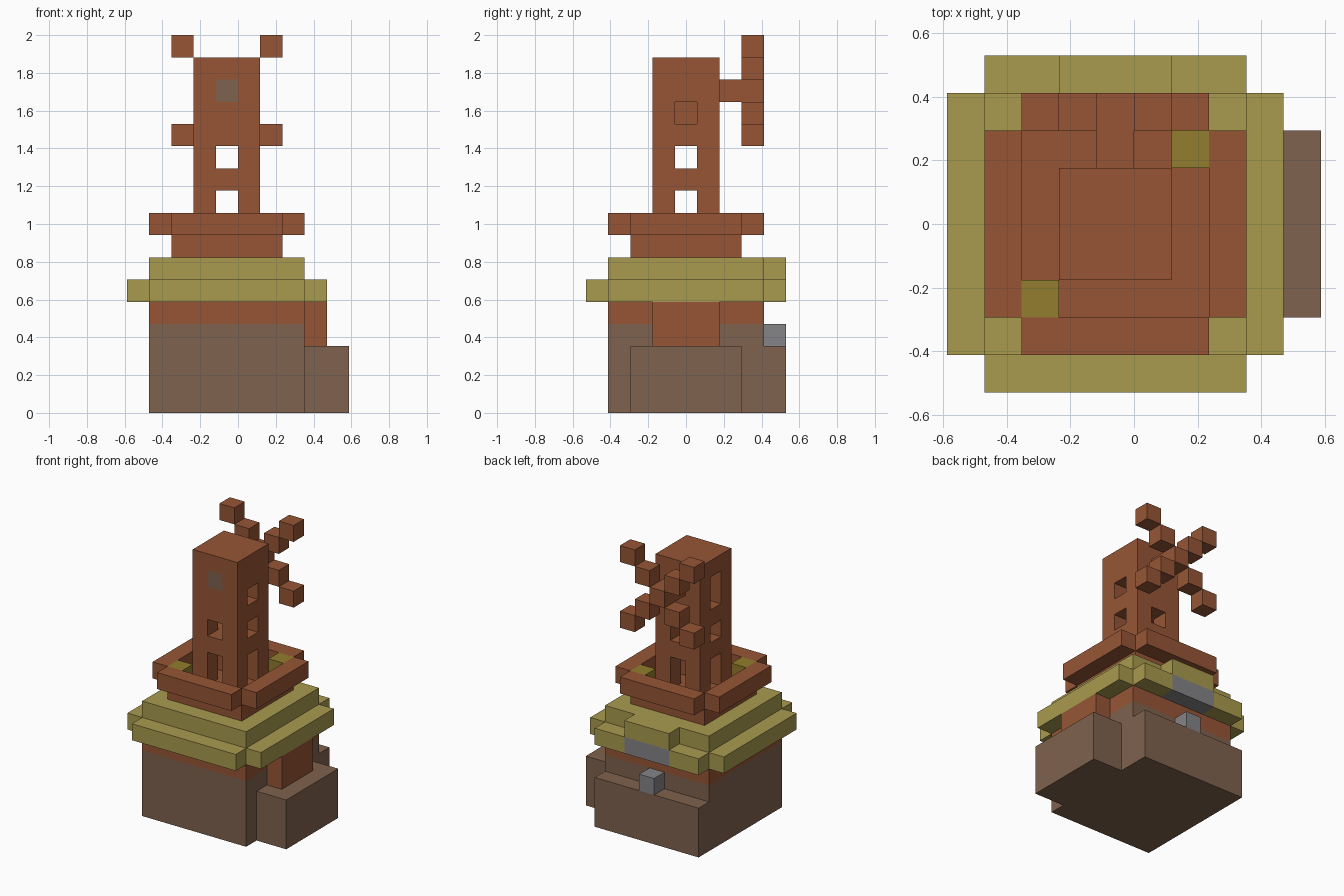
import bpy
import bmesh
from mathutils import Vector

if "Cube" in bpy.data.objects:
    bpy.data.objects.remove(bpy.data.objects["Cube"], do_unlink=True)

U = 2 / 17                       # one block
ORIGIN = Vector((5, 4.5, 0))     # grid point that lies at the world origin


def material(name, rgb):
    linear = [((c / 255 + 0.055) / 1.055) ** 2.4 for c in rgb] + [1]
    mat = bpy.data.materials.new(name)
    mat.use_nodes = True
    mat.diffuse_color = linear
    mat.node_tree.nodes["Principled BSDF"].inputs["Base Color"].default_value = linear
    return mat


STONE = material("brown stone", (128, 98, 78))
BRICK = material("red brick", (150, 85, 53))
ROOF = material("straw yellow", (169, 154, 78))
LAMP = material("dark gold", (146, 125, 45))
GREY = material("grey metal", (133, 133, 136))


def cells(x, y, z):
    """Blocks in the half-open grid ranges given as (start, end)."""
    return {(i, j, k) for i in range(*x) for j in range(*y) for k in range(*z)}


def block_part(name, blocks, mat):
    """Joins blocks into one flat-faced shell."""
    bm = bmesh.new()
    for block in blocks:
        for axis in range(3):
            for side in (0, 1):
                neighbour = list(block)
                neighbour[axis] += 2 * side - 1
                if tuple(neighbour) in blocks:
                    continue
                a, b = (axis + 1) % 3, (axis + 2) % 3
                corners = []
                for da, db in ((0, 0), (1, 0), (1, 1), (0, 1)):
                    p = Vector(block)
                    p[axis] += side
                    p[a] += da
                    p[b] += db
                    corners.append(bm.verts.new((p - ORIGIN) * U))
                bm.faces.new(corners if side else corners[::-1])
    bmesh.ops.remove_doubles(bm, verts=bm.verts, dist=U / 100)
    bmesh.ops.dissolve_limit(bm, angle_limit=0.01, verts=bm.verts, edges=bm.edges)
    bmesh.ops.triangulate(bm, faces=[f for f in bm.faces if len(f.verts) > 4])
    mesh = bpy.data.meshes.new(name)
    bm.to_mesh(mesh)
    bm.free()
    mesh.materials.append(mat)
    obj = bpy.data.objects.new(name, mesh)
    bpy.context.collection.objects.link(obj)
    return obj


# Stone base with the side and back plinths, and the brick band above
block_part("stone_base", cells((1, 8), (1, 8), (0, 4)), STONE)
block_part("side_plinth", cells((8, 10), (2, 7), (0, 3)), STONE)
block_part("back_plinth", cells((1, 8), (8, 9), (0, 3)), STONE)
block_part("brick_band", cells((1, 8), (1, 8), (4, 5)), BRICK)
block_part("side_chimney_breast", cells((8, 9), (3, 6), (3, 5)), BRICK)
block_part("back_step", cells((4, 5), (8, 9), (3, 4)), GREY)

# Stepped roof with a metal lintel and small porch at the back
lintel = cells((3, 6), (8, 9), (5, 6))
eaves = cells((0, 9), (1, 8), (5, 6)) | cells((1, 8), (0, 9), (5, 6))
block_part("back_lintel", lintel, GREY)
upper = cells((1, 8), (1, 8), (6, 7)) | cells((3, 6), (8, 9), (6, 7))
block_part("roof", (eaves - lintel) | upper, ROOF)

# Balcony floor, parapet and corner lamps
block_part("balcony_floor", cells((2, 7), (2, 7), (7, 8)), BRICK)
parapet = cells((1, 8), (2, 7), (8, 9)) | cells((2, 7), (1, 8), (8, 9))
block_part("parapet", parapet - cells((2, 7), (2, 7), (8, 9)), BRICK)
for name, n in (("front_lamp", 2), ("back_lamp", 6)):
    block_part(name, {(n, n, 8)}, LAMP)

# Tower with crossing doorways and windows
tower = cells((3, 6), (3, 6), (8, 16))
for z in ((8, 10), (11, 12)):
    tower -= cells((3, 6), (4, 5), z) | cells((4, 5), (3, 6), z)
tower -= {(5, 4, 13)} | cells((3, 4), (4, 5), (13, 15))
front_plate = {(4, 3, 14)}
block_part("tower", tower - front_plate, BRICK)
block_part("front_axle_block", front_plate, STONE)

# Axle and crossed sails at the back
block_part("sail_axle", cells((4, 5), (6, 8), (14, 15)), BRICK)
for step in (1, 2):
    for sx in (-1, 1):
        for sz in (-1, 1):
            block_part("sail_block", {(4 + sx * step, 7, 14 + sz * step)}, BRICK)
